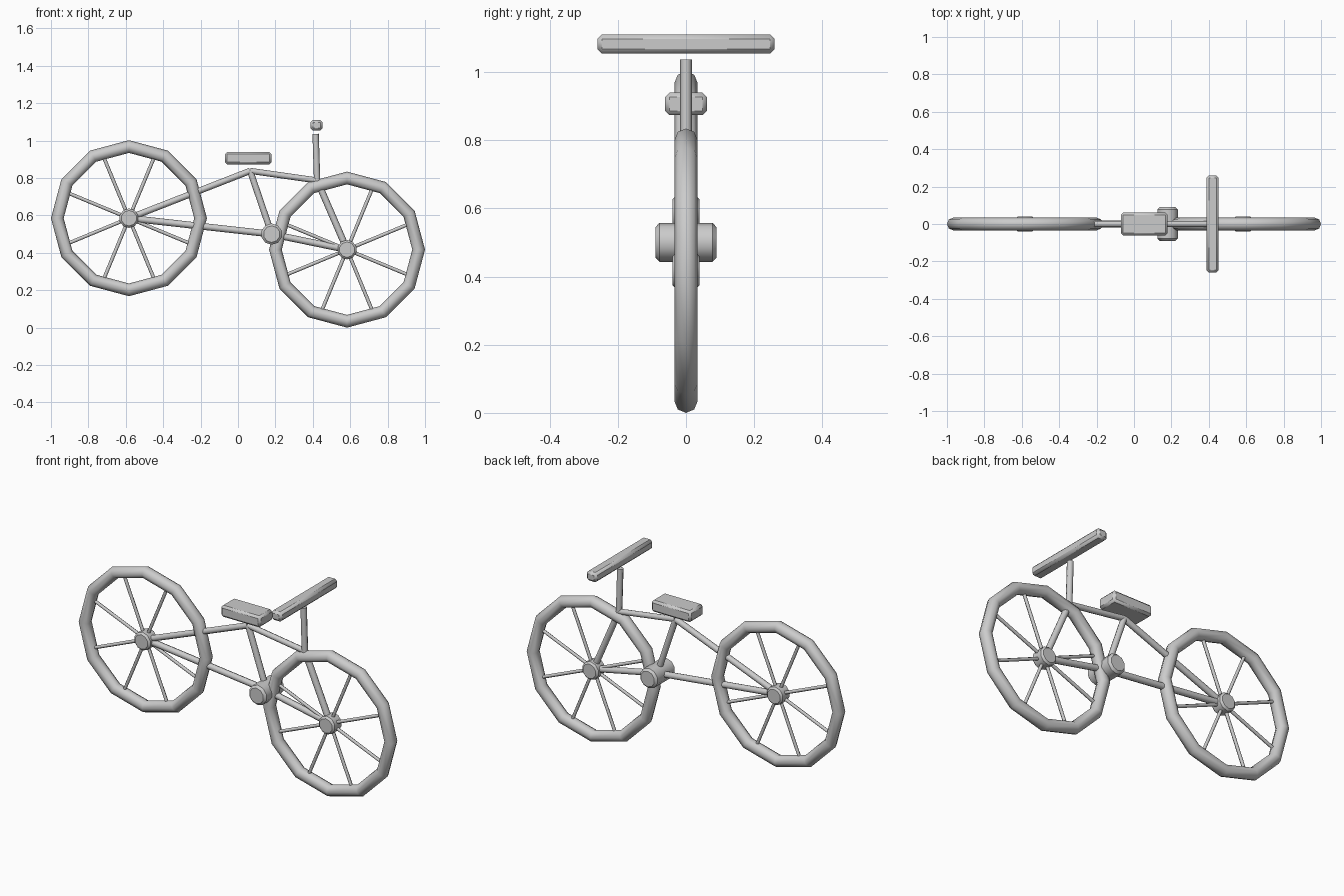
import bpy
from math import cos, sin, pi, radians
from mathutils import Vector

if "Cube" in bpy.data.objects:
    bpy.data.objects.remove(bpy.data.objects["Cube"])


def finish(ob, name, bevel=0.0, angle=50):
    ob.name = name
    if bevel:
        m = ob.modifiers.new("bevel", 'BEVEL')
        m.width = bevel
        m.segments = 1
        m.limit_method = 'ANGLE'
        m.angle_limit = radians(60)
    bpy.ops.object.shade_smooth_by_angle(angle=radians(angle))
    return ob


def tube(name, a, b, r, sides=8, bevel=0.0, angle=50):
    a, b = Vector(a), Vector(b)
    d = b - a
    bpy.ops.mesh.primitive_cylinder_add(vertices=sides, radius=r, depth=d.length, location=(a + b) / 2)
    ob = bpy.context.object
    ob.rotation_mode = 'QUATERNION'
    ob.rotation_quaternion = d.to_track_quat('Z', 'Y')
    return finish(ob, name, bevel, angle)


def block(name, loc, size, bevel):
    bpy.ops.mesh.primitive_cube_add(size=1, location=loc)
    ob = bpy.context.object
    ob.scale = size
    bpy.ops.object.transform_apply(location=False, rotation=False, scale=True)
    return finish(ob, name, bevel, 30)


def wheel(prefix, c):
    # twelve-sided tyre
    bpy.ops.mesh.primitive_torus_add(major_segments=12, minor_segments=8, major_radius=0.383,
                                     minor_radius=0.034, location=c, rotation=(pi / 2, 0, 0))
    finish(bpy.context.object, prefix + "_tyre")
    # hub
    tube(prefix + "_hub", c - Vector((0, 0.04, 0)), c + Vector((0, 0.04, 0)), 0.052, 10, 0.01, 40)
    # eight spokes
    for i in range(8):
        t = pi / 8 + i * pi / 4
        d = Vector((cos(t), 0, sin(t)))
        tube(f"{prefix}_spoke_{i + 1}", c + d * 0.03, c + d * 0.374, 0.0095, 6, 0, 65)


rear = Vector((-0.583, 0, 0.585))
front = Vector((0.583, 0, 0.417))
crank = Vector((0.18, 0, 0.50))
seat_joint = Vector((0.065, 0, 0.838))
head = Vector((0.423, 0, 0.787))

# wheels
wheel("rear", rear)
wheel("front", front)

# frame
tube("seat_stay", rear, seat_joint, 0.017)
tube("chain_stay", rear, crank, 0.018)
tube("seat_tube", crank, seat_joint, 0.017)
tube("top_tube", seat_joint, head, 0.016)
tube("lower_tube", crank, front, 0.018)
tube("fork", head, front, 0.018)
tube("stem", head, (0.415, 0, 1.036), 0.017)

# crank housing
tube("crank_housing", crank - Vector((0, 0.09, 0)), crank + Vector((0, 0.09, 0)), 0.057, 10, 0.012, 40)

# seat and handlebar
block("seat", (0.055, 0, 0.906), (0.25, 0.122, 0.066), 0.012)
block("handlebar", (0.42, 0, 1.082), (0.066, 0.52, 0.056), 0.013)
